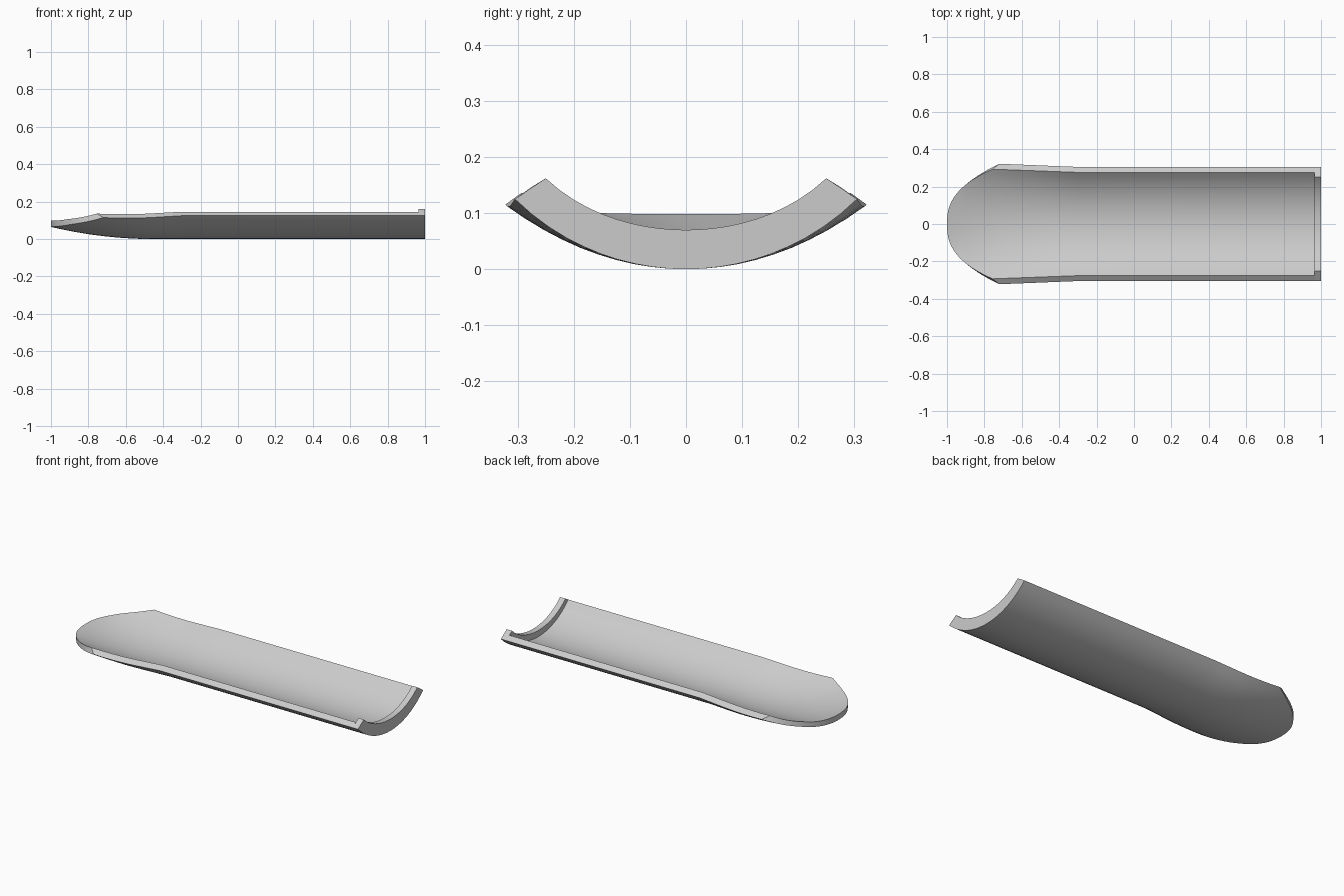
import bpy, bmesh, math

cube = bpy.data.objects.get("Cube")
if cube:
    bpy.data.objects.remove(cube, do_unlink=True)

SEGS = 20            # strips across the trough
TIP_ROWS = 20        # rows along the rounded tip
CORNER = -0.72       # where the rounded tip meets the straight sides
FLARE = -0.3         # where the sides start to flare


def ramp(x, points):
    """Linear interpolation through (x, value) pairs."""
    for (x0, v0), (x1, v1) in zip(points, points[1:]):
        if x <= x1:
            return v0 + (v1 - v0) * max(0, x - x0) / (x1 - x0)
    return points[-1][1]


def keel(x):
    """Height of the underside along the centre line."""
    return 0.065 * (max(0, -0.45 - x) / 0.55) ** 2


def sag(y, x):
    """Rise of the curved underside away from the centre line."""
    k = ramp(x, [(-1, 1.0), (-0.9, 1.5), (CORNER, 1.75), (FLARE, 2.3)])
    return (1 - math.sqrt(1 - (k * y) ** 2)) / k


# Stations: x, half width, inner setback in x, inner inset, centre and edge rise
stations = []
for i in range(TIP_ROWS + 1):
    s = i / TIP_ROWS
    t = s ** 2.4
    stations.append((-1 + 0.28 * t, 0.322 * s, 0.035 * t, 0.029 * t,
                     0.033, 0.033 - 0.012 * t))
for i in range(1, 9):
    f = i / 8
    stations.append((CORNER + (FLARE - CORNER) * f, 0.322 - 0.017 * f,
                     0.035 * (1 - f), 0.029, 0.033, 0.021))
stations.append((0.965, 0.305, 0, 0.029, 0.033, 0.021))
# Raised lip at the open end
stations += [(x, 0.305, 0, 0.055, 0.07, 0.037) for x in (0.965, 1.0)]

# Closed cross-section loops, bridged from tip to open end
bm = bmesh.new()
loops = []
for x, w, back, inset, mid, edge in stations:
    outer, inner = [], []
    for j in range(SEGS + 1):
        u = 2 * j / SEGS - 1
        z = keel(x) + sag(w * u, x)
        outer.append(bm.verts.new((x, w * u, z)))
        rise = mid + (edge - mid) * u * u
        inner.append(bm.verts.new((x - back, (w - inset) * u, z + rise)))
    loops.append(outer + inner[::-1])

n = len(loops[0])
for a, b in zip(loops, loops[1:]):
    for j in range(n):
        k = (j + 1) % n
        bm.faces.new((a[j], a[k], b[k], b[j]))
end = loops[-1]
for j in range(SEGS):
    bm.faces.new((end[j], end[j + 1], end[n - 2 - j], end[n - 1 - j]))
bmesh.ops.remove_doubles(bm, verts=bm.verts, dist=0.0002)
bmesh.ops.recalc_face_normals(bm, faces=bm.faces)

mesh = bpy.data.meshes.new("trough_shell")
bm.to_mesh(mesh)
bm.free()
shell = bpy.data.objects.new("trough_shell", mesh)
bpy.context.collection.objects.link(shell)

# Plain grey finish
grey = bpy.data.materials.new("light_grey")
grey.use_nodes = True
colour = (0.6, 0.6, 0.6, 1)
grey.diffuse_color = colour
grey.node_tree.nodes["Principled BSDF"].inputs["Base Color"].default_value = colour
mesh.materials.append(grey)

bpy.context.view_layer.objects.active = shell
shell.select_set(True)
bpy.ops.object.shade_smooth_by_angle(angle=math.radians(30))
